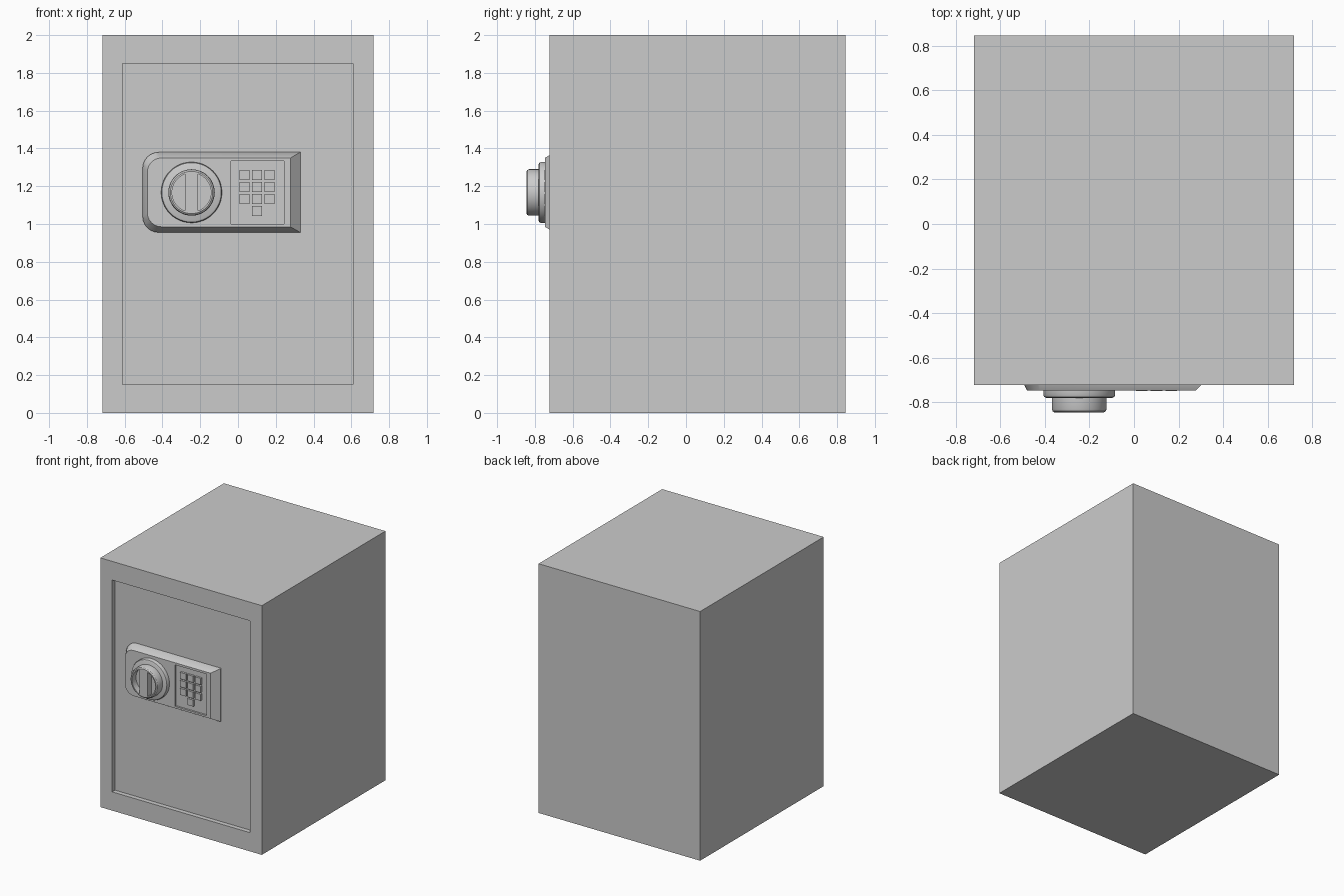
import bpy, bmesh
from math import sin, cos, pi, radians

if "Cube" in bpy.data.objects:
    bpy.data.objects.remove(bpy.data.objects["Cube"])


def loft(name, rings, smooth=False):
    """Closed solid through rings given as (y, [(x, z), ...])."""
    bm = bmesh.new()
    loops = [[bm.verts.new((x, y, z)) for x, z in pts] for y, pts in rings]
    for a, b in zip(loops, loops[1:]):
        for i in range(len(a)):
            j = (i + 1) % len(a)
            bm.faces.new((a[i], a[j], b[j], b[i]))
    bm.faces.new(loops[0])
    bm.faces.new(loops[-1])
    bmesh.ops.recalc_face_normals(bm, faces=bm.faces)
    mesh = bpy.data.meshes.new(name)
    bm.to_mesh(mesh)
    bm.free()
    ob = bpy.data.objects.new(name, mesh)
    bpy.context.collection.objects.link(ob)
    if smooth:
        select(ob)
        bpy.ops.object.shade_smooth_by_angle(angle=radians(30))
    return ob


def select(ob):
    bpy.ops.object.select_all(action='DESELECT')
    ob.select_set(True)
    bpy.context.view_layer.objects.active = ob


def rect(x0, x1, z0, z1):
    return [(x0, z0), (x1, z0), (x1, z1), (x0, z1)]


def arc(cx, cz, r, a0, a1, n):
    return [(cx + r * cos(a0 + (a1 - a0) * i / n),
             cz + r * sin(a0 + (a1 - a0) * i / n)) for i in range(n + 1)]


def box(name, x0, x1, y0, y1, z0, z1):
    return loft(name, [(y0, rect(x0, x1, z0, z1)), (y1, rect(x0, x1, z0, z1))])


def cut(ob, cutter):
    """Subtract the cutter and remove it."""
    mod = ob.modifiers.new("cut", 'BOOLEAN')
    mod.operation = 'DIFFERENCE'
    mod.solver = 'EXACT'
    mod.object = cutter
    select(ob)
    bpy.ops.object.modifier_apply(modifier=mod.name)
    bpy.data.objects.remove(cutter)


# Cabinet with recessed door panel
DOOR_Y = -0.685
body = box("safe_body", -0.717, 0.717, -0.722, 0.845, 0, 2)
cut(body, box("door_cutter", -0.612, 0.61, -0.9, DOOR_Y, 0.15, 1.85))


# Lock plate: rounded left corners, sloped edges
def plate_outline(x0, x1, z0, z1, r):
    return (arc(x0 + r, z1 - r, r, pi / 2, pi, 6)
            + arc(x0 + r, z0 + r, r, pi, 1.5 * pi, 6) + [(x1, z0), (x1, z1)])


PLATE_Y = -0.747
outer = plate_outline(-0.505, 0.33, 0.955, 1.38, 0.085)
inner = plate_outline(-0.48, 0.278, 0.985, 1.35, 0.075)
plate = loft("lock_plate", [(DOOR_Y + 0.005, outer), (DOOR_Y - 0.01, outer),
                            (PLATE_Y, inner)], True)
cut(plate, box("keypad_cutter", -0.037, 0.243, -0.9, PLATE_Y + 0.015, 1.0, 1.333))

# Keypad buttons
keys = [(c, r) for r in range(3) for c in range(3)] + [(1, 3)]
for n, (c, r) in enumerate(keys):
    x, z = 0.035 + 0.066 * c, 1.26 - 0.064 * r
    box(f"keypad_button_{n}", x - 0.026, x + 0.026, PLATE_Y - 0.002,
        PLATE_Y + 0.017, z - 0.026, z + 0.026)

# Dial base and knob
DX, DZ = -0.246, 1.167


def disc(name, rings):
    return loft(name, [(y, arc(DX, DZ, r, 0, 2 * pi, 48)[:-1]) for y, r in rings], True)


disc("dial_base", [(PLATE_Y + 0.005, 0.161), (-0.768, 0.161), (-0.776, 0.157),
                   (-0.78, 0.149)])
knob = disc("dial_knob", [(-0.775, 0.123), (-0.83, 0.123), (-0.84, 0.119),
                          (-0.845, 0.112)])
# Half-moon pockets leave a grip bar across the knob
for side in (0, pi):
    moon = arc(DX, DZ, 0.103, side - 1.22, side + 1.22, 20)
    cut(knob, loft("moon_cutter", [(-0.9, moon), (-0.795, moon)]))
